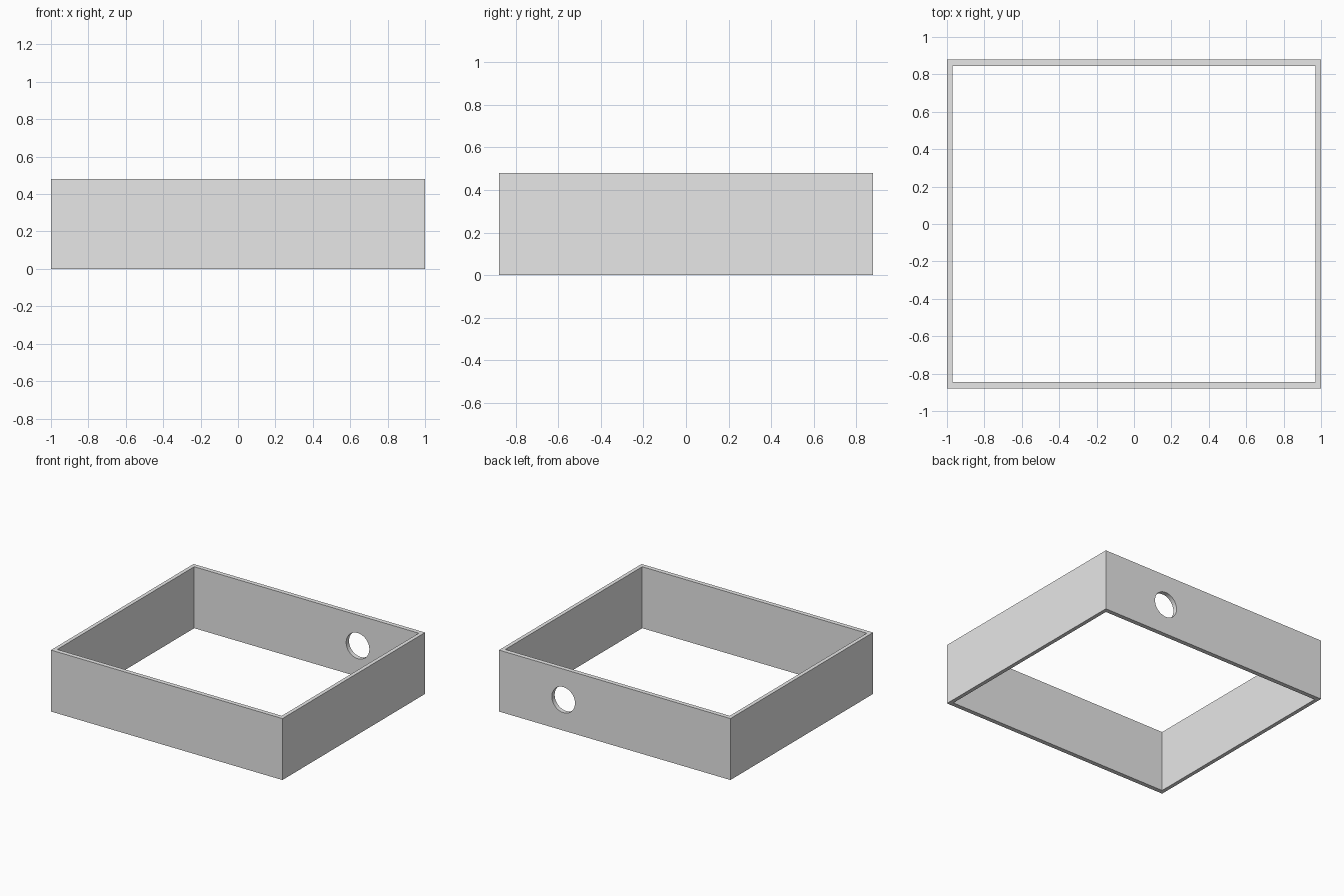
import bpy
from math import radians

if "Cube" in bpy.data.objects:
    bpy.data.objects.remove(bpy.data.objects["Cube"], do_unlink=True)

HEIGHT = 0.48


def box(name, size):
    bpy.ops.mesh.primitive_cube_add(size=1, location=(0, 0, HEIGHT / 2))
    obj = bpy.context.object
    obj.name = name
    obj.scale = size
    bpy.ops.object.transform_apply(location=False, rotation=False, scale=True)
    return obj


def cut(target, cutter):
    cutter.hide_render = True
    mod = target.modifiers.new("cut_" + cutter.name, 'BOOLEAN')
    mod.operation = 'DIFFERENCE'
    mod.solver = 'EXACT'
    mod.object = cutter
    bpy.context.view_layer.objects.active = target
    bpy.ops.object.modifier_apply(modifier=mod.name)
    bpy.data.objects.remove(cutter, do_unlink=True)


# Plain grey
grey = bpy.data.materials.new("light_grey")
grey.use_nodes = True
grey.diffuse_color = (0.8, 0.8, 0.8, 1)
grey.node_tree.nodes["Principled BSDF"].inputs["Base Color"].default_value = (0.8, 0.8, 0.8, 1)

# Open rectangular frame
frame = box("wall_frame", (2, 1.76, HEIGHT))
cut(frame, box("inner_opening", (1.94, 1.69, HEIGHT * 2)))

# Round hole through the back wall
bpy.ops.mesh.primitive_cylinder_add(vertices=48, radius=0.1, depth=0.3,
                                    location=(0.443, 0.86, HEIGHT / 2),
                                    rotation=(radians(90), 0, 0))
hole = bpy.context.object
hole.name = "hole_cutter"
cut(frame, hole)

frame.data.materials.clear()
frame.data.materials.append(grey)
for poly in frame.data.polygons:
    poly.material_index = 0
bpy.ops.object.select_all(action='DESELECT')
frame.select_set(True)
bpy.context.view_layer.objects.active = frame
bpy.ops.object.shade_smooth_by_angle(angle=radians(30))
